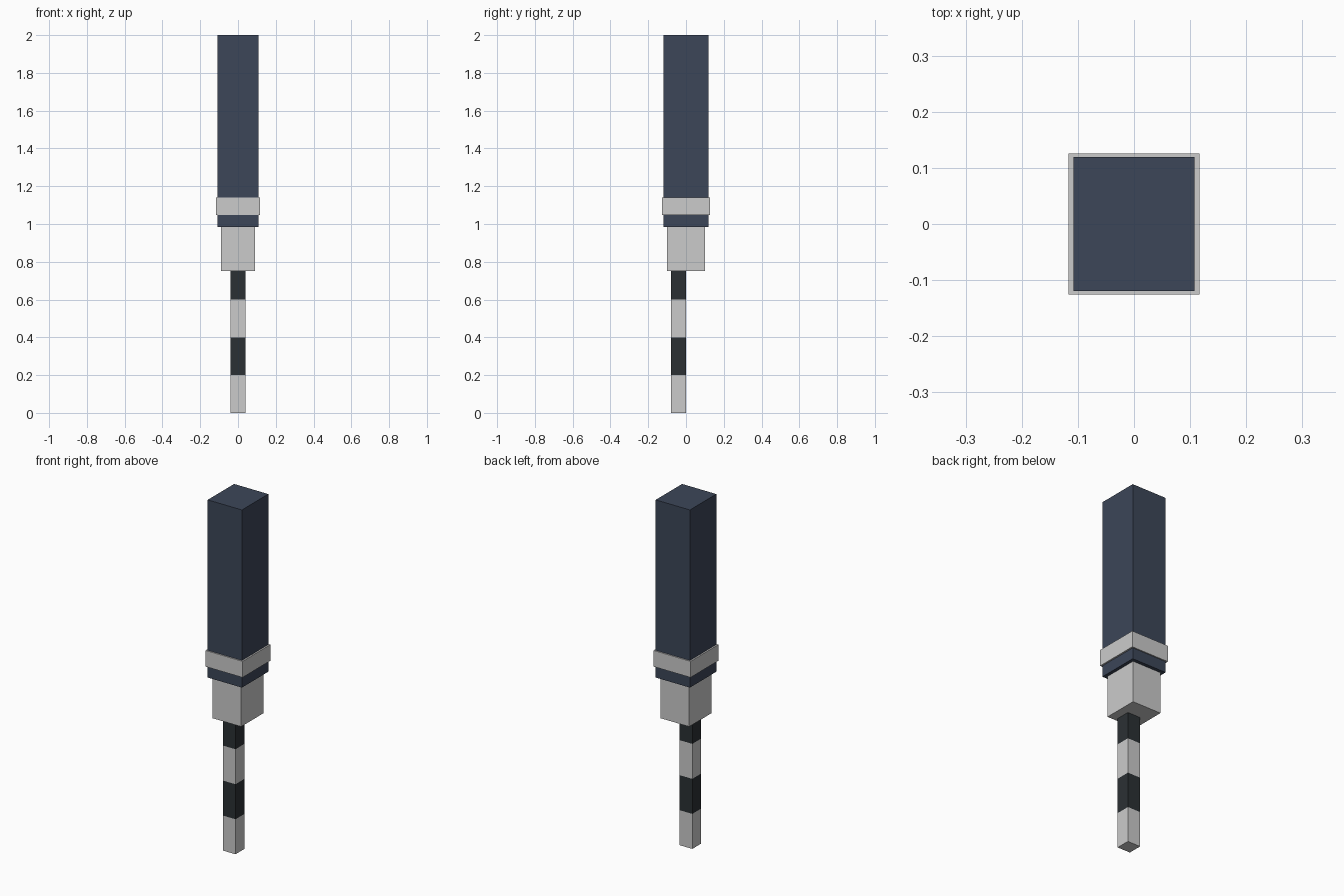
import bpy

if "Cube" in bpy.data.objects:
    bpy.data.objects.remove(bpy.data.objects["Cube"])


def material(name, rgb):
    mat = bpy.data.materials.new(name)
    mat.diffuse_color = (*rgb, 1.0)
    mat.use_nodes = True
    mat.node_tree.nodes["Principled BSDF"].inputs["Base Color"].default_value = mat.diffuse_color
    return mat


def box(name, half_x, half_y, z0, z1, y=0.0, mat=None):
    """Axis-aligned box spanning z0..z1, centred on x = 0."""
    bpy.ops.mesh.primitive_cube_add(size=1, location=(0, y, (z0 + z1) / 2))
    obj = bpy.context.object
    obj.name = name
    obj.scale = (2 * half_x, 2 * half_y, z1 - z0)
    bpy.ops.object.transform_apply(location=False, rotation=False, scale=True)
    if mat:
        obj.data.materials.append(mat)
    return obj


navy = material("navy", (0.045, 0.061, 0.098))
black = material("black", (0.024, 0.030, 0.034))

# Wide upper grip, its raised collar, and the stepped socket below
box("upper_body", 0.108, 0.119, 0.985, 2.0, mat=navy)
box("collar", 0.117, 0.126, 1.048, 1.14)
box("socket", 0.09, 0.10, 0.75, 0.985)

# Thin banded rod, offset toward the front
levels = [0.0, 0.2, 0.4, 0.6, 0.75]
for i, (z0, z1) in enumerate(zip(levels, levels[1:])):
    box(f"rod_band_{i + 1}", 0.04, 0.04, z0, z1, y=-0.04,
        mat=black if i % 2 else None)
